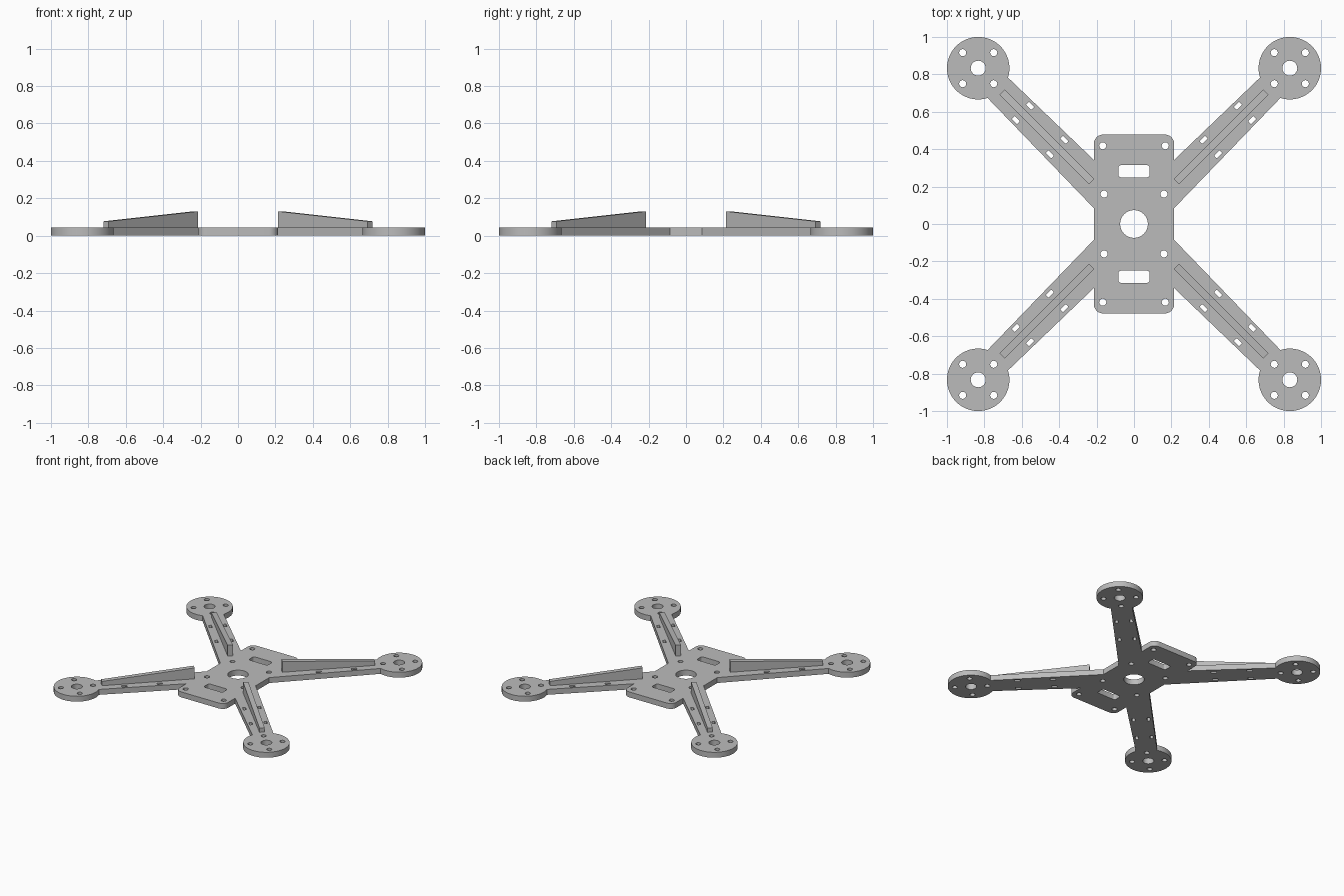
import bpy, bmesh, math
from mathutils import Matrix, Vector

if "Cube" in bpy.data.objects:
    bpy.data.objects.remove(bpy.data.objects["Cube"], do_unlink=True)

THICK = 0.043
PAD = 0.833          # motor pad centre, on both axes
SIDES = [(1, 1), (1, -1), (-1, -1), (-1, 1)]

grey = bpy.data.materials.new("frame_grey")
grey.use_nodes = True
grey.diffuse_color = (0.5, 0.5, 0.5, 1)
grey.node_tree.nodes["Principled BSDF"].inputs["Base Color"].default_value = (0.5, 0.5, 0.5, 1)


def arc(cx, cy, r, start, end, steps):
    angles = [math.radians(start + (end - start) * i / steps) for i in range(steps + 1)]
    return [(cx + r * math.cos(a), cy + r * math.sin(a)) for a in angles]


def circle(cx, cy, r, steps=32):
    return arc(cx, cy, r, 0, 360, steps)[:-1]


def rounded_slot(cx, cy, hx, hy, r, turn=0):
    """Rounded rectangle, turned about its centre."""
    pts = []
    for i, (sx, sy) in enumerate([(1, 1), (-1, 1), (-1, -1), (1, -1)]):
        pts += arc(sx * (hx - r), sy * (hy - r), r, 90 * i, 90 * i + 90, 4)
    c, s = math.cos(turn), math.sin(turn)
    return [(cx + x * c - y * s, cy + x * s + y * c) for x, y in pts]


# Outline of one quarter: body corner, arm edge, motor pad, arm edge
quarter = arc(0.165, 0.428, 0.05, 90, 0, 8)
quarter += [(0.215, 0.343)]
quarter += arc(PAD, PAD, 0.167, 197.5, -107.5, 56)
quarter += [(0.215, 0.085)]

loops = [[]]
for sx, sy in SIDES:
    pts = [(sx * x, sy * y) for x, y in quarter]
    loops[0] += pts if sx * sy > 0 else pts[::-1]

# Centre hole and the two body slots
loops.append(circle(0, 0, 0.074, 48))
for sy in (1, -1):
    loops.append(rounded_slot(0, sy * 0.282, 0.083, 0.033, 0.015))

# Holes repeated in each quarter
for sx, sy in SIDES:
    loops.append(circle(sx * 0.167, sy * 0.418, 0.019, 20))
    loops.append(circle(sx * 0.16, sy * 0.16, 0.019, 20))
    loops.append(circle(sx * PAD, sy * PAD, 0.04))
    for dx, dy in SIDES:
        loops.append(circle(sx * PAD + dx * 0.083, sy * PAD + dy * 0.083, 0.019, 20))
    for x, y in [(0.632, 0.556), (0.45, 0.372)]:
        for px, py in [(x, y), (y, x)]:
            loops.append(rounded_slot(sx * px, sy * py, 0.02, 0.011, 0.003,
                                      sx * sy * math.pi / 4))

# Flat frame plate: filled outline with holes, extruded
curve = bpy.data.curves.new("frame_outline", "CURVE")
curve.dimensions = "2D"
curve.fill_mode = "BOTH"
curve.extrude = THICK / 2
for pts in loops:
    spline = curve.splines.new("POLY")
    spline.points.add(len(pts) - 1)
    for p, (x, y) in zip(spline.points, pts):
        p.co = (x, y, 0, 1)
    spline.use_cyclic_u = True
outline = bpy.data.objects.new("frame_outline", curve)
bpy.context.collection.objects.link(outline)
bpy.context.view_layer.update()
deps = bpy.context.evaluated_depsgraph_get()
mesh = bpy.data.meshes.new_from_object(outline.evaluated_get(deps))
bpy.data.objects.remove(outline, do_unlink=True)

bm = bmesh.new()
bm.from_mesh(mesh)
bmesh.ops.remove_doubles(bm, verts=bm.verts, dist=0.0001)
bmesh.ops.translate(bm, verts=bm.verts, vec=(0, 0, THICK / 2))
bmesh.ops.recalc_face_normals(bm, faces=bm.faces)
bm.to_mesh(mesh)
bm.free()
mesh.name = "frame_plate"
mesh.materials.clear()
mesh.materials.append(grey)
plate = bpy.data.objects.new("frame_plate", mesh)
bpy.context.collection.objects.link(plate)
bpy.context.view_layer.objects.active = plate
plate.select_set(True)
bpy.ops.object.shade_smooth_by_angle(angle=math.radians(30))

# Tapered stiffening rib along each arm
rib_profile = [(0.321, THICK - 0.003), (0.998, THICK - 0.003), (0.998, 0.077), (0.321, 0.13)]
names = ["back_left_rib", "front_left_rib", "front_right_rib", "back_right_rib"]
for name, (sx, sy) in zip(names, SIDES):
    bm = bmesh.new()
    face = bm.faces.new([bm.verts.new((s, -0.019, z)) for s, z in rib_profile])
    side = bmesh.ops.extrude_face_region(bm, geom=[face])["geom"]
    bmesh.ops.translate(bm, verts=[g for g in side if isinstance(g, bmesh.types.BMVert)],
                        vec=Vector((0, 0.038, 0)))
    bmesh.ops.rotate(bm, verts=bm.verts, matrix=Matrix.Rotation(math.atan2(sy, sx), 3, "Z"))
    bmesh.ops.recalc_face_normals(bm, faces=bm.faces)
    rib_mesh = bpy.data.meshes.new(name)
    bm.to_mesh(rib_mesh)
    bm.free()
    rib_mesh.materials.append(grey)
    bpy.context.collection.objects.link(bpy.data.objects.new(name, rib_mesh))
